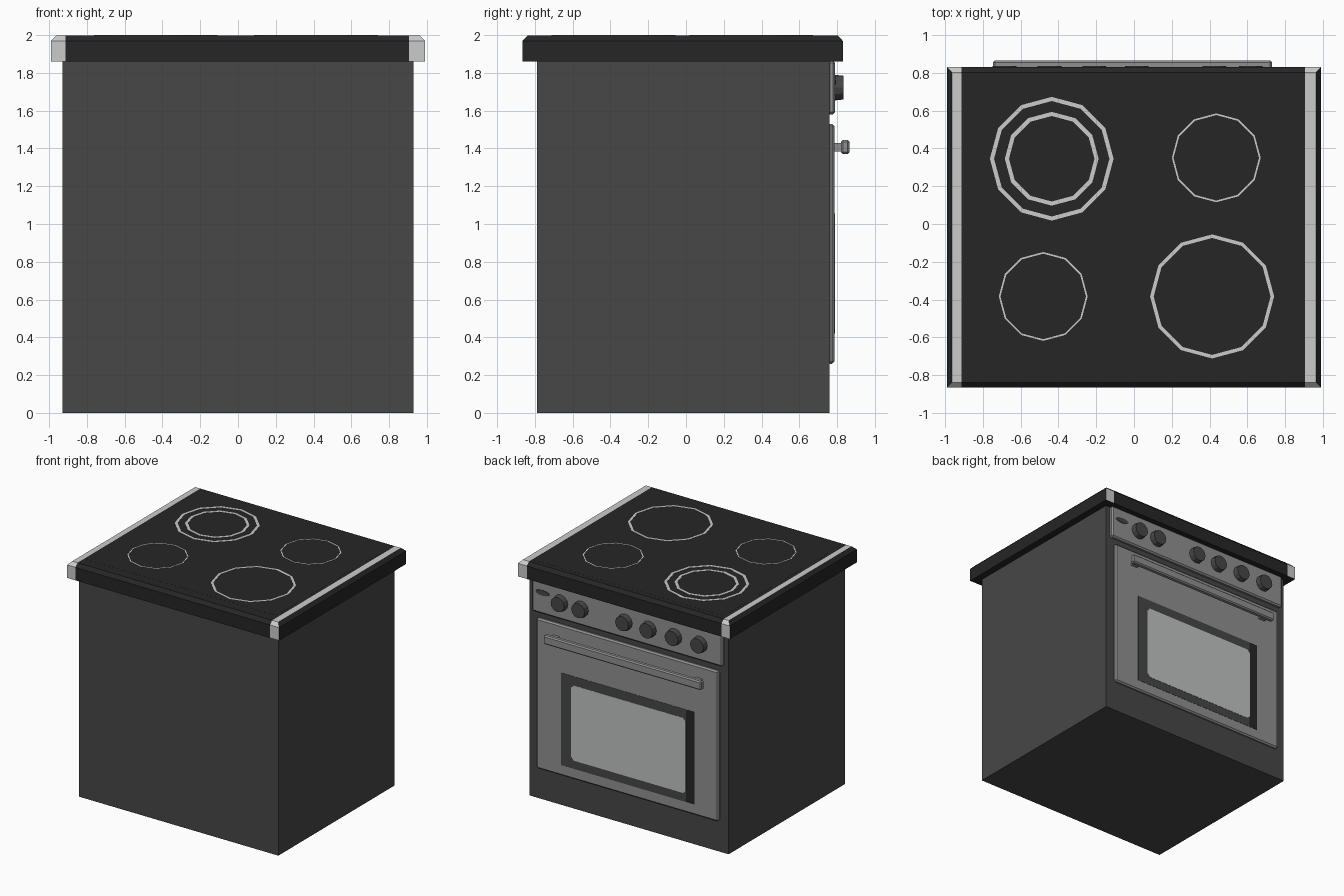
import bpy, bmesh, math
from mathutils import Matrix, Vector

if "Cube" in bpy.data.objects:
    bpy.data.objects.remove(bpy.data.objects["Cube"])


def material(name, v, tint=0.0):
    m = bpy.data.materials.new(name)
    m.diffuse_color = (v, v + tint, v + tint * 0.5, 1)
    m.use_nodes = True
    m.node_tree.nodes["Principled BSDF"].inputs["Base Color"].default_value = m.diffuse_color
    return m


CHARCOAL = material("charcoal enamel", 0.063)
BLACK = material("black glass", 0.019)
SILVER = material("silver trim", 0.60)
STEEL = material("grey steel", 0.28)
WINDOW = material("pale window", 0.52, 0.025)


def finish(bm, name, *mats):
    bmesh.ops.recalc_face_normals(bm, faces=bm.faces)
    me = bpy.data.meshes.new(name)
    bm.to_mesh(me)
    bm.free()
    for m in mats:
        me.materials.append(m)
    ob = bpy.data.objects.new(name, me)
    bpy.context.collection.objects.link(ob)
    return ob


def box_bm(x0, x1, y0, y1, z0, z1):
    bm = bmesh.new()
    size = Matrix.Diagonal((x1 - x0, y1 - y0, z1 - z0, 1))
    mid = Matrix.Translation(((x0 + x1) / 2, (y0 + y1) / 2, (z0 + z1) / 2))
    bmesh.ops.create_cube(bm, size=1, matrix=mid @ size)
    return bm


def box(name, mat, *dims, bevel=0.0):
    bm = box_bm(*dims)
    if bevel:
        bmesh.ops.bevel(bm, geom=list(bm.edges), offset=bevel, segments=1, affect='EDGES')
    return finish(bm, name, mat)


def ring(name, cx, cy, r, width, sides=12):
    # flat burner marking on the hob
    bm = bmesh.new()
    loops = []
    for rad in (r, r - width):
        for z in (1.997, 2.0):
            loops.append([bm.verts.new((cx + rad * math.cos(i * math.tau / sides),
                                        cy + rad * math.sin(i * math.tau / sides), z))
                          for i in range(sides)])
    ob, ot, ib, it = loops
    for a, b in ((ob, ot), (ot, it), (it, ib), (ib, ob)):
        for i in range(sides):
            j = (i + 1) % sides
            bm.faces.new((a[i], a[j], b[j], b[i]))
    return finish(bm, name, SILVER)


def disc(name, mat, x, y0, y1, z, rx, rz, sides, bevel=0.0):
    # cylinder lying along y, optionally tapered at the outer rim
    bm = bmesh.new()
    depth = y1 - y0
    m = (Matrix.Translation((x, (y0 + y1) / 2, z)) @ Matrix.Diagonal((rx, 1, rz, 1))
         @ Matrix.Rotation(math.radians(-90), 4, 'X'))
    bmesh.ops.create_cone(bm, cap_ends=True, segments=sides, radius1=1,
                          radius2=1 - bevel, depth=depth, matrix=m)
    return finish(bm, name, mat)


# cabinet body
box("body", CHARCOAL, -0.93, 0.93, -0.79, 0.76, 0, 1.86)

# lid with chamfered top edge and silver end strips
bm = box_bm(-0.99, 0.99, -0.865, 0.83, 1.86, 1.998)
top_edges = [e for e in bm.edges if all(v.co.z > 1.9 for v in e.verts)]
bmesh.ops.bevel(bm, geom=top_edges, offset=0.028, segments=1, affect='EDGES')
for x in (-0.913, 0.905):
    bmesh.ops.bisect_plane(bm, geom=bm.verts[:] + bm.edges[:] + bm.faces[:],
                           plane_co=Vector((x, 0, 0)), plane_no=Vector((1, 0, 0)))
bm.normal_update()
for f in bm.faces:
    outer = abs(f.calc_center_median().x) > 0.9
    f.material_index = int(outer and abs(f.normal.x) < 0.4 and f.normal.z > -0.5)
finish(bm, "lid", BLACK, SILVER)

# hob plate and burner rings
box("hob_plate", BLACK, -0.885, 0.885, -0.75, 0.76, 1.99, 1.9985)
ring("burner_double_outer", -0.435, 0.345, 0.327, 0.022)
ring("burner_double_inner", -0.435, 0.345, 0.248, 0.022)
ring("burner_small_a", 0.435, 0.35, 0.235, 0.009)
ring("burner_small_b", -0.48, -0.383, 0.235, 0.009)
ring("burner_large", 0.413, -0.383, 0.328, 0.019)

# control panel with knobs and indicator
box("control_panel", STEEL, -0.89, 0.89, 0.75, 0.79, 1.58, 1.865, bevel=0.012)
for i, x in enumerate((0.617, 0.425, 0.015, -0.21, -0.447, -0.685)):
    disc(f"knob_{i + 1}", CHARCOAL, x, 0.785, 0.835, 1.722, 0.068, 0.068, 12, 0.08)
disc("indicator", CHARCOAL, 0.786, 0.785, 0.795, 1.76, 0.065, 0.022, 12)

# oven door
box("oven_door", STEEL, -0.85, 0.85, 0.75, 0.785, 0.26, 1.53, bevel=0.012)

# window frame (dark on one side) and glass
box("window_frame", CHARCOAL, -0.55, 0.615, 0.78, 0.787, 0.35, 1.13)
box("window_frame_side", BLACK, -0.63, -0.55, 0.78, 0.787, 0.35, 1.13)
bm = box_bm(-0.55, 0.52, 0.782, 0.789, 0.42, 1.055)
corners = [e for e in bm.edges if abs(e.verts[0].co.y - e.verts[1].co.y) > 0.001]
bmesh.ops.bevel(bm, geom=corners, offset=0.025, segments=1, affect='EDGES')
finish(bm, "window_glass", WINDOW)

# door handle
box("handle_bar", STEEL, -0.745, 0.73, 0.82, 0.865, 1.37, 1.445, bevel=0.01)
for side, x in (("left", 0.66), ("right", -0.675)):
    box(f"handle_stem_{side}", STEEL, x - 0.03, x + 0.03, 0.78, 0.825, 1.385, 1.43)
